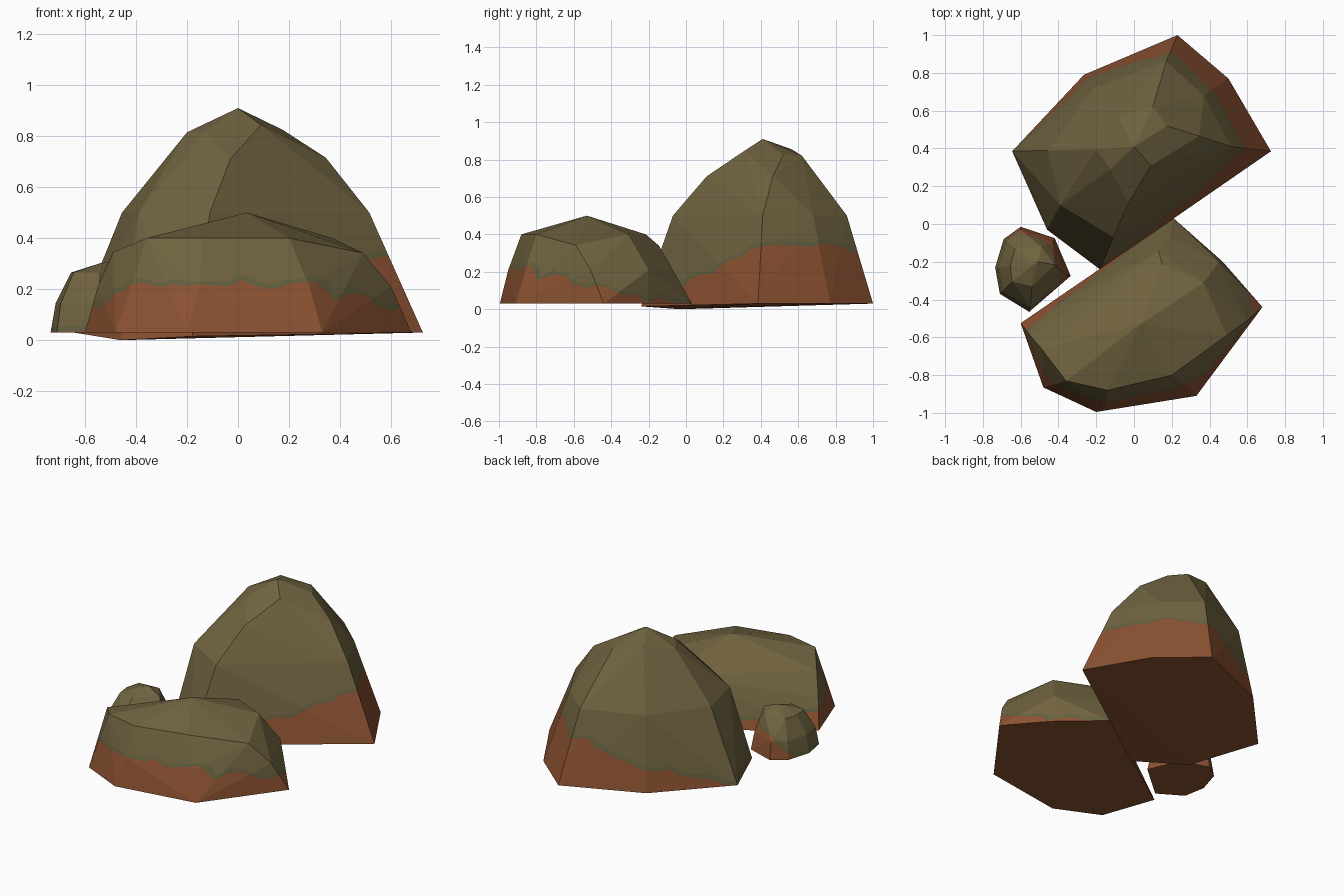
import bpy, bmesh
from mathutils import Vector, noise

if "Cube" in bpy.data.objects:
    bpy.data.objects.remove(bpy.data.objects["Cube"])

def material(name, rgb):
    m = bpy.data.materials.new(name)
    m.diffuse_color = (*rgb, 1)
    m.use_nodes = True
    m.node_tree.nodes["Principled BSDF"].inputs["Base Color"].default_value = m.diffuse_color
    return m

MATS = [material("rust", (0.262, 0.084, 0.032)),
        material("moss", (0.118, 0.117, 0.051)),
        material("olive stone", (0.162, 0.125, 0.051))]
BAND = 0.02   # width of the mossy strip above the rust

def split_at(bm, value, level):
    """Cut the triangles along the line where value equals level."""
    fresh = []
    for e in list(bm.edges):
        a, b = e.verts
        fa, fb = value[a] - level, value[b] - level
        if fa * fb < 0:
            _, v = bmesh.utils.edge_split(e, a, fa / (fa - fb))
            value[v] = level
            fresh.append(v)
    if fresh:
        bmesh.ops.connect_verts(bm, verts=fresh)
    bmesh.ops.triangulate(bm, faces=bm.faces[:])

def rock(name, layers, loose, height):
    """Convex rock from level outlines plus loose points; rust up to height(x, y)."""
    bm = bmesh.new()
    pts = [(x, y, z) for z, ring in layers for x, y in ring] + loose
    for p in pts:
        bm.verts.new(p)
    res = bmesh.ops.convex_hull(bm, input=bm.verts[:])
    inner = {g for g in res["geom_interior"] + res["geom_unused"]
             if isinstance(g, bmesh.types.BMVert)}
    bmesh.ops.delete(bm, geom=list(inner), context='VERTS')
    bmesh.ops.subdivide_edges(bm, edges=bm.edges[:], cuts=7, use_grid_fill=True)
    bmesh.ops.triangulate(bm, faces=bm.faces[:])
    value = {}
    for v in bm.verts:
        p = v.co
        n = 0.045 * noise.noise(p * 7) + 0.03 * noise.noise(p * 16)
        value[v] = p.z - max(height(p.x, p.y) + n, 0.034)
    split_at(bm, value, 0)
    split_at(bm, value, BAND)
    bmesh.ops.recalc_face_normals(bm, faces=bm.faces[:])
    bm.normal_update()
    for f in bm.faces:
        t = sum(value[v] for v in f.verts) / len(f.verts)
        under = f.normal.z < -0.8
        f.material_index = 0 if t < 0 or under else 1 if t < BAND else 2
    me = bpy.data.meshes.new(name)
    bm.to_mesh(me)
    bm.free()
    for m in MATS:
        me.materials.append(m)
    ob = bpy.data.objects.new(name, me)
    bpy.context.collection.objects.link(ob)

# tall rock at the back
rock("tall_rock",
     [(0.03, [(-.645, .385), (-.265, .79), (.23, 1), (.5, .77), (.725, .385)]),
      (0.5, [(-.455, .39), (-.39, .1), (-.11, -.07), (.515, .41),
             (.37, .68), (.17, .86), (-.21, .72)])],
     [(-.46, -.03, 0), (-.18, -.24, .015),
      (0, .41, .91), (-.2, .395, .815), (-.085, .565, .855), (.1, .62, .82),
      (.175, .52, .825), (.345, .465, .715), (.09, .31, .845),
      (-.03, .11, .71), (-.125, .29, .82)],
     lambda x, y: .12 + .25 * x + .17 * y)

# low wide rock at the front
rock("low_rock",
     [(0.03, [(-.6, -.525), (-.48, -.865), (-.2, -.995), (.33, -.91),
              (.68, -.44), (.47, -.2), (.21, .03)]),
      (0.21, [(-.42, -.85), (-.15, -.95), (.28, -.86), (.6, -.51),
              (.45, -.2), (.19, -.07), (-.55, -.59)]),
      (0.4, [(-.36, -.83), (-.14, -.88), (.2, -.8), (.37, -.31), (.15, -.215)])],
     [(.035, -.53, .5), (.49, -.59, .342), (-.49, -.66, .345), (.13, -.145, .34)],
     lambda x, y: .02 - .21 * y)

# small stone on the left
rock("small_stone",
     [(0.03, [(-.6, -.015), (-.42, -.075), (-.335, -.275), (-.555, -.465),
              (-.71, -.37), (-.735, -.23), (-.69, -.08)]),
      (0.145, [(-.6, -.03), (-.43, -.1), (-.36, -.27), (-.55, -.44),
               (-.695, -.355), (-.715, -.23), (-.675, -.09)]),
      (0.265, [(-.655, -.22), (-.645, -.305), (-.54, -.33), (-.42, -.215),
               (-.49, -.12), (-.63, -.13)])],
     [(-.54, -.22, .302), (-.51, -.2, .305)],
     lambda x, y: .07 + .6 * (x + .55) + .5 * (y + .25))
